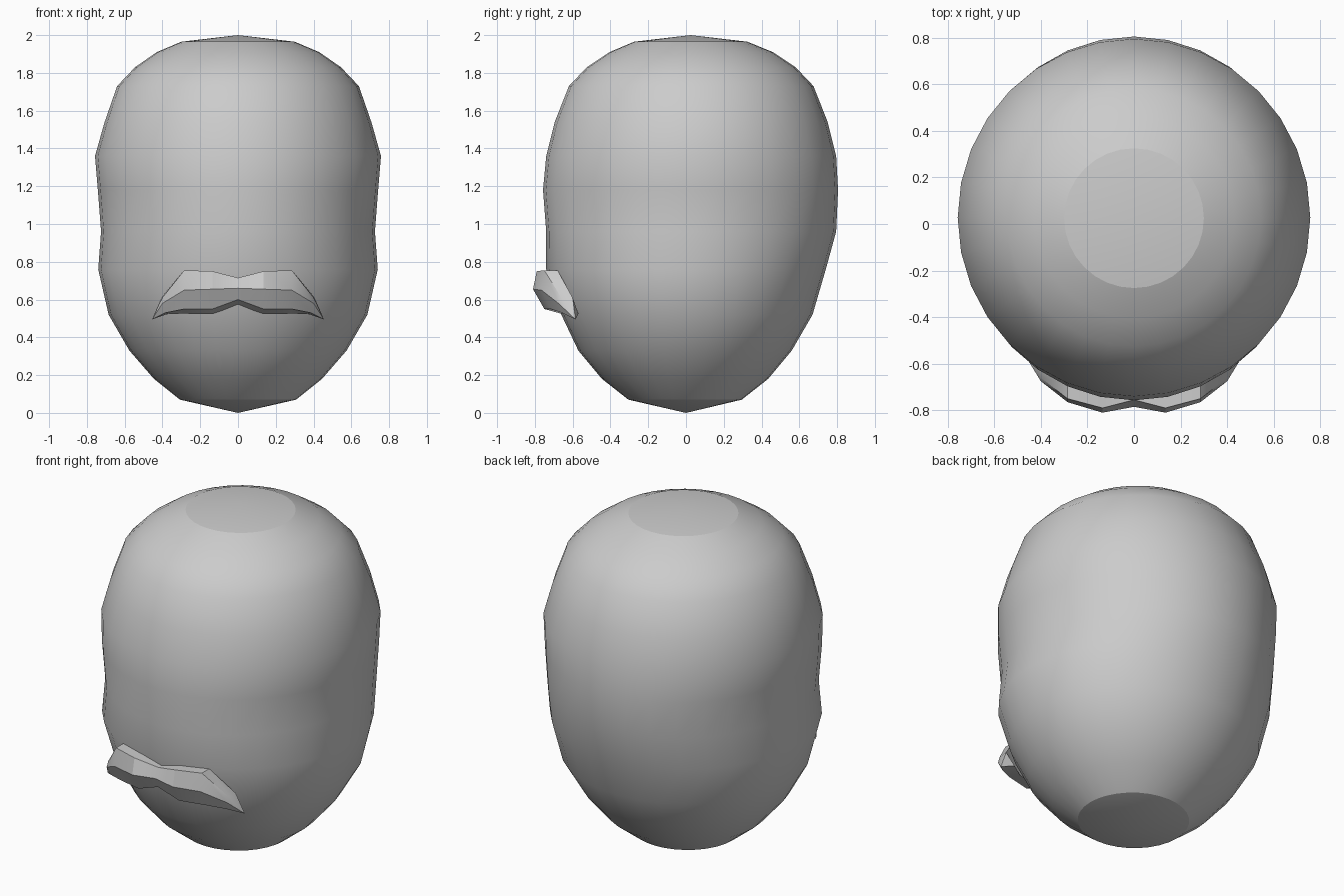
import bpy, bmesh, math
from math import radians

if "Cube" in bpy.data.objects:
    bpy.data.objects.remove(bpy.data.objects["Cube"])


def finish(bm, name, angle):
    bmesh.ops.recalc_face_normals(bm, faces=bm.faces)
    me = bpy.data.meshes.new(name)
    bm.to_mesh(me)
    bm.free()
    ob = bpy.data.objects.new(name, me)
    bpy.context.collection.objects.link(ob)
    bpy.ops.object.select_all(action='DESELECT')
    ob.select_set(True)
    bpy.context.view_layer.objects.active = ob
    bpy.ops.object.shade_smooth_by_angle(angle=radians(angle))
    return ob


# Head: stacked elliptical rings (z, half width, front y, back y)
RINGS = [
    (0.07, 0.307, -0.305, 0.295), (0.18, 0.445, -0.445, 0.435),
    (0.33, 0.575, -0.57, 0.56), (0.52, 0.685, -0.66, 0.67),
    (0.76, 0.74, -0.74, 0.74), (0.96, 0.725, -0.74, 0.795),
    (1.18, 0.742, -0.757, 0.805), (1.36, 0.757, -0.74, 0.795),
    (1.54, 0.706, -0.695, 0.75), (1.73, 0.64, -0.62, 0.675),
    (1.83, 0.545, -0.525, 0.58), (1.91, 0.43, -0.405, 0.46),
    (1.965, 0.30, -0.275, 0.325),
]
N = 32
bm = bmesh.new()
rings = []
for z, rx, front, back in RINGS:
    cy, ry = (front + back) / 2, (back - front) / 2
    rings.append([bm.verts.new((rx * math.cos(2 * math.pi * i / N),
                                cy + ry * math.sin(2 * math.pi * i / N), z))
                  for i in range(N)])
for a, b in zip(rings, rings[1:]):
    for i in range(N):
        j = (i + 1) % N
        bm.faces.new((a[i], a[j], b[j], b[i]))
# Shallow cones close the crown and the base
for ring, apex in ((rings[0], (0, 0, 0)), (rings[-1], (0, 0.025, 2.0))):
    v = bm.verts.new(apex)
    for i in range(N):
        bm.faces.new((ring[i], ring[(i + 1) % N], v))
head = finish(bm, "head", 40)
for e in head.data.edges:  # crisp cap borders
    zs = {round(head.data.vertices[v].co.z, 3) for v in e.vertices}
    if zs in ({0.07}, {1.965}):
        e.use_edge_sharp = True

# Moustache: half built from cross-sections (x, y, z), then mirrored
SECTIONS = [
    [(0, -.69, .715), (0, -.755, .715), (0, -.785, .66), (0, -.76, .60), (0, -.66, .57)],
    [(.135, -.70, .75), (.135, -.79, .75), (.135, -.81, .655), (.135, -.75, .55), (.135, -.66, .525)],
    [(.285, -.68, .755), (.285, -.75, .755), (.285, -.765, .65), (.285, -.715, .55), (.28, -.63, .525)],
    [(.405, -.60, .61), (.40, -.66, .61), (.40, -.675, .58), (.385, -.655, .53), (.37, -.57, .525)],
]
bm = bmesh.new()
rows = [[bm.verts.new(p) for p in s] for s in SECTIONS]
for a, b in zip(rows, rows[1:]):
    for i in range(5):
        j = (i + 1) % 5
        bm.faces.new((a[i], a[j], b[j], b[i]))
tip = bm.verts.new((.455, -.585, .495))
for i in range(5):
    bm.faces.new((rows[-1][i], rows[-1][(i + 1) % 5], tip))
moustache = finish(bm, "moustache", 30)
mirror = moustache.modifiers.new("mirror", 'MIRROR')
mirror.use_clip = True
